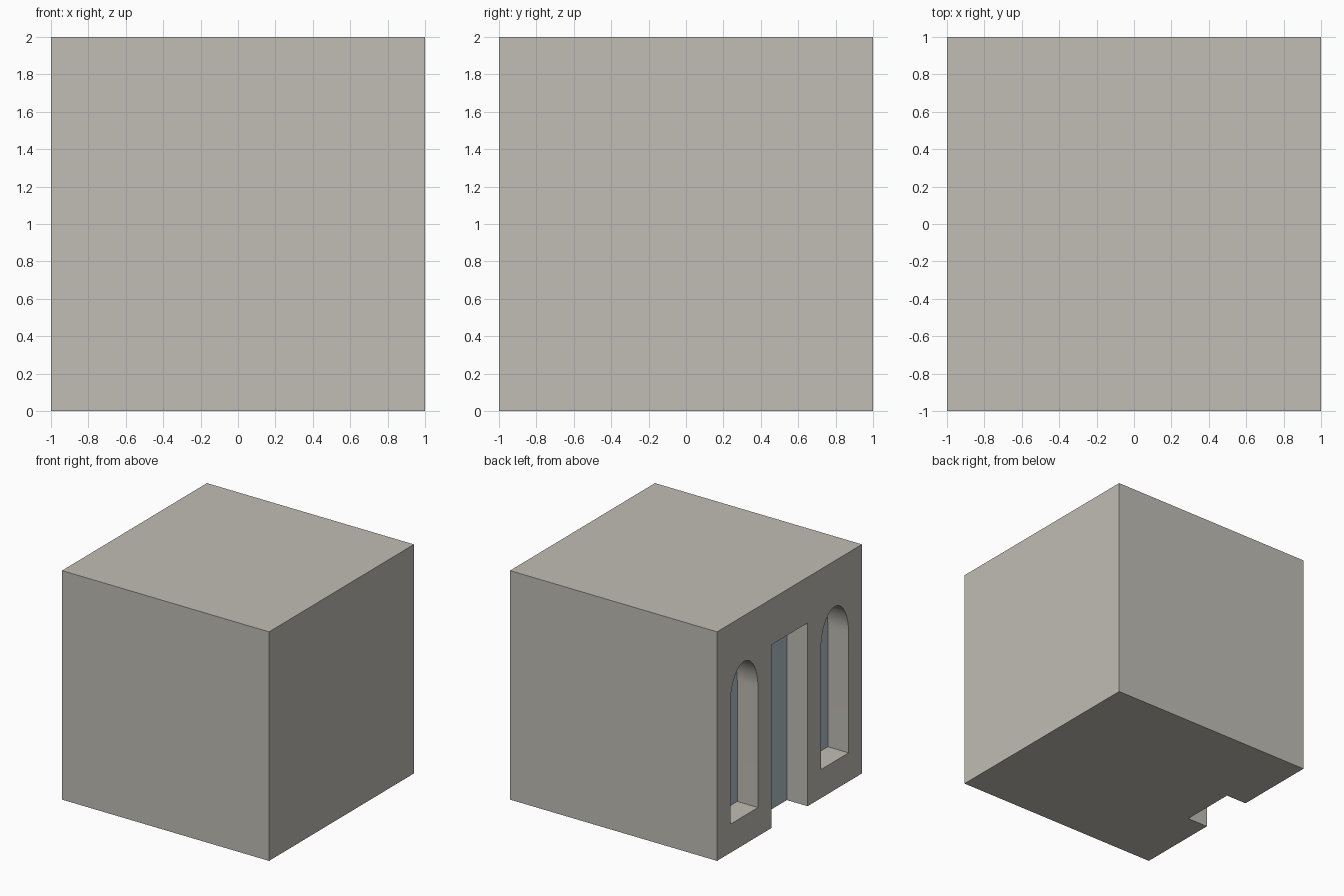
import bpy
import bmesh
from math import cos, sin, pi
from mathutils import Vector

old = bpy.data.objects.get("Cube")
if old:
    bpy.data.objects.remove(old, do_unlink=True)

DEPTH = 0.2      # how far the openings are recessed
HEAD = 1.6       # shared top height of door and windows


def make_material(name, colour):
    mat = bpy.data.materials.new(name)
    mat.use_nodes = True
    mat.diffuse_color = colour
    mat.node_tree.nodes["Principled BSDF"].inputs["Base Color"].default_value = colour
    return mat


def new_object(name, bm):
    bmesh.ops.recalc_face_normals(bm, faces=bm.faces)
    mesh = bpy.data.meshes.new(name)
    bm.to_mesh(mesh)
    bm.free()
    obj = bpy.data.objects.new(name, mesh)
    bpy.context.collection.objects.link(obj)
    return obj


def recess_cutter(name, outline):
    """Prism from a (y, z) outline, reaching DEPTH into the wall at x = -1."""
    bm = bmesh.new()
    face = bm.faces.new([bm.verts.new((-1.1, y, z)) for y, z in outline])
    solid = bmesh.ops.extrude_face_region(bm, geom=[face])
    verts = [v for v in solid["geom"] if isinstance(v, bmesh.types.BMVert)]
    bmesh.ops.translate(bm, verts=verts, vec=Vector((0.1 + DEPTH, 0, 0)))
    obj = new_object(name, bm)
    obj.hide_render = True
    return obj


def arch_outline(centre, half, sill, spring, steps=32):
    """Window outline with a half-ellipse head."""
    points = [(centre - half, sill), (centre + half, sill)]
    for i in range(steps + 1):
        a = pi * i / steps
        points.append((centre + half * cos(a), spring + (HEAD - spring) * sin(a)))
    return points


stone = make_material("warm grey stone", (0.53, 0.51, 0.46, 1))
glass = make_material("blue grey glass", (0.44, 0.54, 0.59, 1))

# Solid block of the building
bm = bmesh.new()
bmesh.ops.create_cube(bm, size=2)
bmesh.ops.translate(bm, verts=bm.verts, vec=Vector((0, 0, 1)))
block = new_object("building_block", bm)
block.data.materials.append(stone)
block.data.materials.append(glass)

# Door open at the floor, with an arched window on either side
cutters = [recess_cutter("door_cutter",
                         [(-0.25, -0.1), (0.25, -0.1), (0.25, HEAD), (-0.25, HEAD)])]
for side, label in ((1, "back"), (-1, "front")):
    cutters.append(recess_cutter(label + "_window_cutter",
                                 arch_outline(side * 0.625, 0.19, 0.25, 1.3)))

bpy.ops.object.select_all(action="DESELECT")
bpy.context.view_layer.objects.active = block
block.select_set(True)
for cutter in cutters:
    mod = block.modifiers.new(cutter.name, "BOOLEAN")
    mod.operation = "DIFFERENCE"
    mod.solver = "EXACT"
    mod.object = cutter
    bpy.ops.object.modifier_apply(modifier=mod.name)
    bpy.data.objects.remove(cutter, do_unlink=True)

# Panes are the recessed faces looking out of the wall
for face in block.data.polygons:
    pane = face.normal.x < -0.9 and face.center.x > -0.9
    face.material_index = 1 if pane else 0

bpy.ops.object.shade_smooth_by_angle(angle=pi / 6)
